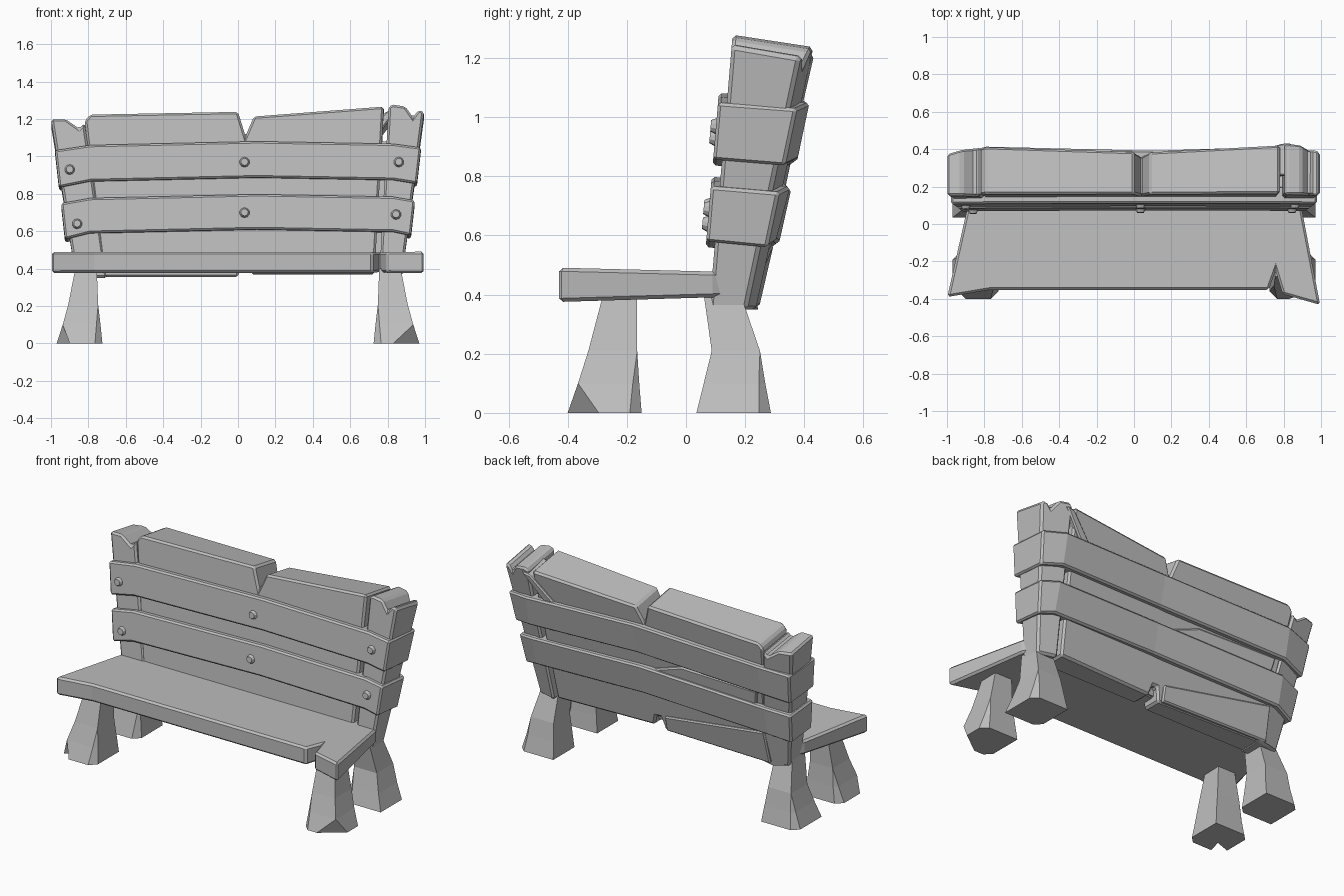
import bpy, bmesh
from math import radians

if "Cube" in bpy.data.objects:
    bpy.data.objects.remove(bpy.data.objects["Cube"], do_unlink=True)

GREY = (0.52, 0.52, 0.52, 1)
wood = bpy.data.materials.new("grey_wood")
wood.use_nodes = True
wood.diffuse_color = GREY
wood.node_tree.nodes["Principled BSDF"].inputs["Base Color"].default_value = GREY


def loft(name, rings, bevel=0.0, strip_caps=False):
    """Skin a stack of equal-length rings and cap both ends."""
    bm = bmesh.new()
    rows = [[bm.verts.new(p) for p in ring] for ring in rings]
    n = len(rows[0])
    for a, b in zip(rows, rows[1:]):
        for i in range(n):
            j = (i + 1) % n
            bm.faces.new((a[i], a[j], b[j], b[i]))
    for row in (rows[0], rows[-1]):
        if strip_caps:
            for i in range(n // 2 - 1):
                bm.faces.new((row[i], row[i + 1], row[n - 2 - i], row[n - 1 - i]))
        else:
            bm.faces.new(row)
    bmesh.ops.remove_doubles(bm, verts=bm.verts, dist=0.0005)
    bmesh.ops.recalc_face_normals(bm, faces=bm.faces)
    mesh = bpy.data.meshes.new(name)
    bm.to_mesh(mesh)
    bm.free()
    mesh.materials.append(wood)
    ob = bpy.data.objects.new(name, mesh)
    bpy.context.collection.objects.link(ob)
    if bevel:
        mod = ob.modifiers.new("worn_edges", "BEVEL")
        mod.width = bevel
        mod.segments = 1
        mod.limit_method = "ANGLE"
        mod.angle_limit = radians(35)
    return ob


# Leaning backrest envelope
def edge(z):
    return 0.865 + 0.16 * (z - 0.36)


def front(z):
    return 0.055 + 0.085 * z


def back(x, z):
    corner = min(1, max(0, (abs(x) - edge(z) + 0.12) / 0.12))
    return 0.165 + 0.21 * z - 0.04 * corner - 0.03 * max(0, 1 - abs(x) / 0.8)


def slab(name, profile, grow_front=0.0, grow_back=0.0, bevel=0.012):
    """Board cut square to the lean, so its rear is a little lower."""
    near = [(x, front(z) - grow_front, z) for x, z in profile]
    drops = [(x, z - 0.045 * (z - 0.35)) for x, z in profile]
    far = [(x, back(x, z) + grow_back, z) for x, z in drops]
    return loft(name, [near, far], bevel)


# Backrest boards and end posts
slab("backrest_board", [(-0.82, 1.19), (-0.79, 1.225), (0, 1.24), (0.04, 1.11),
                        (0.085, 1.215), (0.78, 1.268), (0.73, 0.37), (0.07, 0.37),
                        (0.05, 0.44), (0.02, 0.44), (0, 0.355), (-0.72, 0.355)])
slab("right_end_post", [(-1, 1.2), (-0.92, 1.2), (-0.85, 1.15), (-0.82, 1.18),
                        (-0.7, 0.35), (-0.78, 0.35), (-0.866, 0.35)], 0.006, 0.006)
slab("left_end_post", [(0.805, 1.268), (0.83, 1.278), (0.895, 1.268), (0.935, 1.21),
                       (0.965, 1.25), (0.995, 1.24), (0.875, 0.35), (0.78, 0.35),
                       (0.755, 0.35)], 0.006, 0.006)
slab("backrest_core", [(-0.85, 1.08), (0.85, 1.08), (0.8, 0.4), (-0.8, 0.4)],
     -0.05, -0.05, 0)

# Split boards raised on the rear
for name, profile in {
    "upper_rear_splinter": [(0.85, 1.25), (0.79, 1.24), (0.62, 1.05), (0.7, 1.05)],
    "middle_rear_splinter": [(-0.72, 0.76), (0.1, 0.76), (-0.2, 0.87), (-0.74, 0.87)],
    "lower_rear_splinter": [(-0.76, 0.36), (-0.02, 0.36), (-0.02, 0.46), (-0.75, 0.58)],
}.items():
    slab(name, profile, -0.1, 0.014, 0.008)


# Straps wrapping all around the backrest
def strap(name, low, high):
    rings = []
    for z, droop in ((low, 0.045), (high, 0.04)):
        e = 0.855 + 0.115 * z
        xs = [-e, -0.79, 0.1, 0.83, e]
        zs = [z - droop, z - 0.012, z + 0.008, z - 0.005, z - 0.025]
        ring = [(x, front(h) - 0.036, h) for x, h in zip(xs, zs)]
        ring += [(x, back(x, h) + 0.028, h - 0.02) for x, h in zip(xs[::-1], zs[::-1])]
        rings.append(ring)
    loft(name, rings, 0.01, strip_caps=True)


strap("upper_strap", 0.88, 1.073)
strap("lower_strap", 0.603, 0.79)

# Low domed bolts on the straps
for x, z in ((-0.9, 0.93), (0.035, 0.97), (0.86, 0.97),
             (-0.86, 0.64), (0.035, 0.7), (0.845, 0.69)):
    bpy.ops.mesh.primitive_cone_add(vertices=10, radius1=0.029, radius2=0.019, depth=0.022,
                                    location=(x, front(z) - 0.043, z),
                                    rotation=(radians(85), 0, 0))
    bolt = bpy.context.object
    bolt.name = "strap_bolt"
    bolt.data.materials.append(wood)

# Seat plank with a split in its front edge
plan = [(-0.998, -0.39), (-0.77, -0.352), (0.72, -0.352), (0.757, -0.25), (0.795, -0.375),
        (0.995, -0.432), (0.895, 0.09), (0.85, 0.18), (-0.84, 0.18), (-0.89, 0.09)]
loft("seat", [[(x, y, 0.388 + 0.03 * y) for x, y in plan],
              [(x, y, 0.48 - 0.025 * y) for x, y in plan]], 0.012)


# Splayed legs, with chipped or split outer front corners
def leg(name, side, levels, cut=0.0, split=0.0):
    rings = []
    for i, (z, u0, u1, y0, y1) in enumerate(levels):
        c, s = (cut, split) if i == 0 else (0, 0)
        chip = (0.04, 0.022, 0, 0)[i]
        ring = [(u0, y1), (u1 - chip, y1), (u1, y1 - chip), (u1, y0 + c * 0.75),
                (u1 - c / 2 - s, y0 + c * 0.375 + s), (u1 - c, y0),
                (u0 + chip, y0), (u0, y0 + chip)]
        rings.append([(side * u, y, z) for u, y in ring])
    loft(name, rings)


widths = [(0.725, 0.97), (0.735, 0.937), (0.748, 0.907), (0.755, 0.87)]
front_depths = [(-0.4, -0.15), (-0.365, -0.158), (-0.33, -0.165), (-0.28, -0.165)]
back_depths = [(0.035, 0.287), (0.06, 0.268), (0.087, 0.25), (0.06, 0.185)]
heights = (0, 0.1, 0.21, 0.4)
front_levels = [(z, *w, *d) for z, w, d in zip(heights, widths, front_depths)]
back_levels = [(z, *w, *d) for z, w, d in zip(heights, widths, back_depths)]
leg("left_front_leg", 1, front_levels, cut=0.14)
leg("right_front_leg", -1, front_levels, cut=0.07, split=0.06)
leg("left_back_leg", 1, back_levels)
leg("right_back_leg", -1, back_levels)
